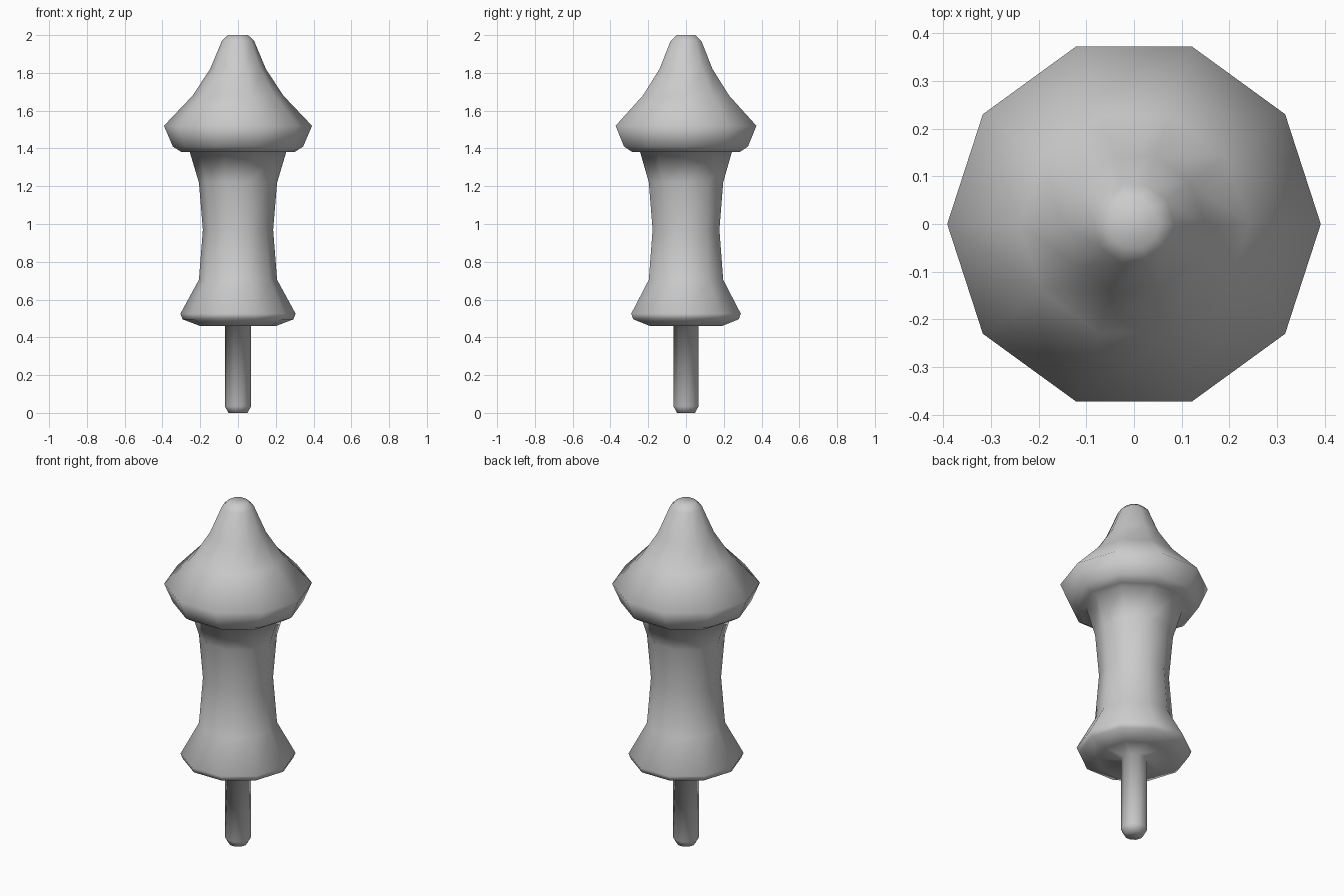
import bpy, bmesh
from math import cos, sin, tau

if "Cube" in bpy.data.objects:
    bpy.data.objects.remove(bpy.data.objects["Cube"])

SIDES = 10

# turned profile: (radius, height) from peg tip to cap tip
peg = [(0.05, 0.0), (0.07, 0.035), (0.07, 0.46)]
handle = [(0.20, 0.46), (0.293, 0.495), (0.305, 0.525), (0.207, 0.705),
          (0.186, 0.97), (0.207, 1.22), (0.255, 1.38)]
cap = [(0.298, 1.38), (0.345, 1.41), (0.392, 1.52), (0.24, 1.68),
       (0.148, 1.82), (0.085, 1.97), (0.053, 2.0)]


def lathe(name, profile):
    bm = bmesh.new()
    rings = [[bm.verts.new((r * cos(tau * i / SIDES), r * sin(tau * i / SIDES), z))
              for i in range(SIDES)] for r, z in profile]
    for a, b in zip(rings, rings[1:]):
        for i in range(SIDES):
            j = (i + 1) % SIDES
            bm.faces.new((a[i], a[j], b[j], b[i]))
    bm.faces.new(rings[0][::-1])
    bm.faces.new(rings[-1])
    for f in bm.faces:
        f.smooth = True
    mesh = bpy.data.meshes.new(name)
    bm.to_mesh(mesh)
    bm.free()
    obj = bpy.data.objects.new(name, mesh)
    bpy.context.collection.objects.link(obj)
    return obj


# one continuous turned piece: peg, waisted handle and pointed cap
lathe("turned_peg", peg + handle + cap)
